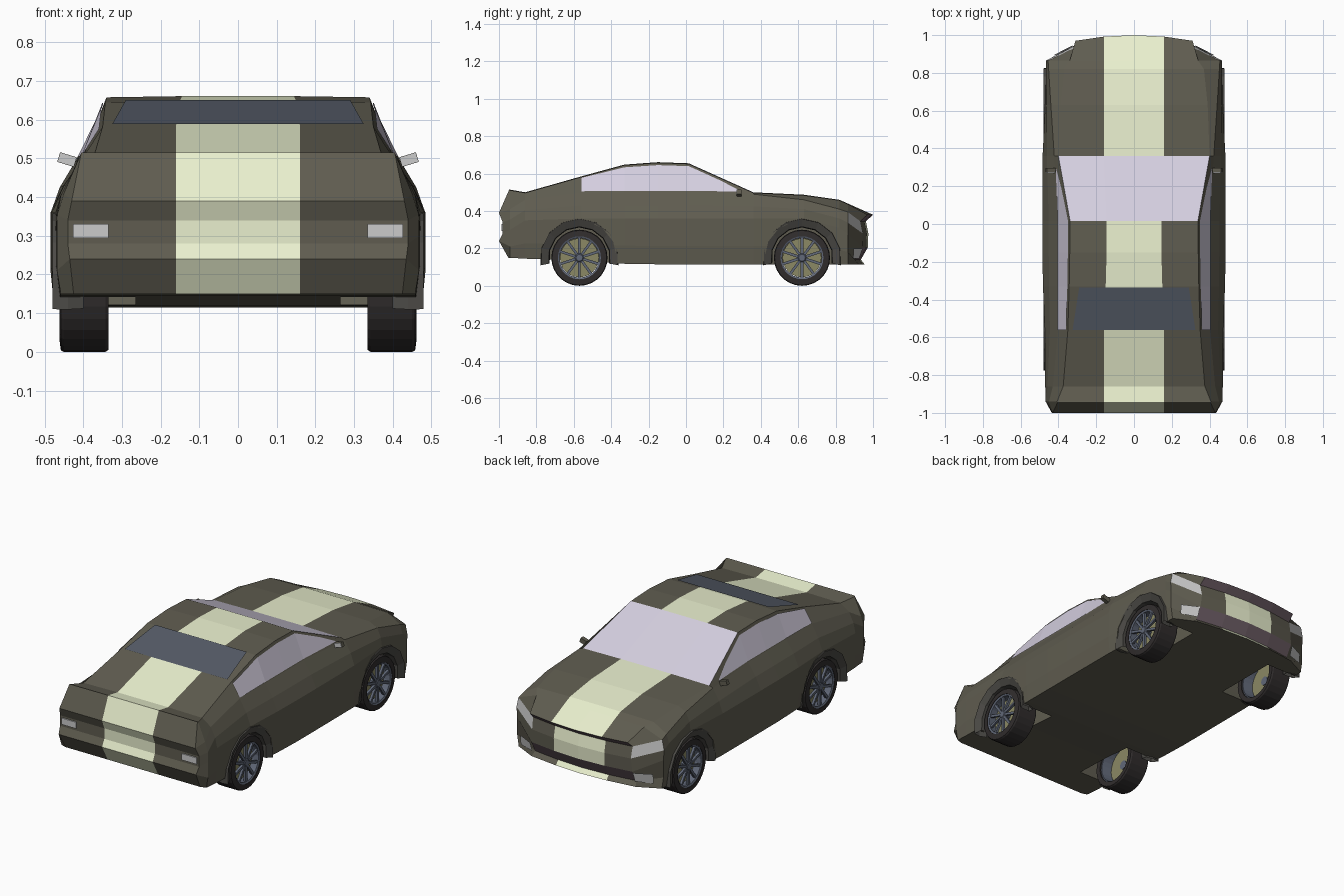
import bpy, bmesh
from math import sin, cos, pi, radians
from mathutils import Vector, Matrix

if "Cube" in bpy.data.objects:
    bpy.data.objects.remove(bpy.data.objects["Cube"])


def material(name, r, g, b):
    m = bpy.data.materials.new(name)
    m.diffuse_color = (r, g, b, 1)
    m.use_nodes = True
    m.node_tree.nodes["Principled BSDF"].inputs["Base Color"].default_value = m.diffuse_color
    return m


PAINT = material("paint", .115, .108, .08)
STRIPE = material("stripe", .82, .87, .62)
GLASS = material("clear_glass", .66, .62, .74)
DARK_GLASS = material("dark_glass", .09, .105, .135)
GRILLE = material("grille", .16, .115, .135)
LAMP = material("lamp", .55, .55, .55)
RUBBER = material("rubber", .03, .026, .026)
RIM = material("rim", .12, .14, .19)
BRAKE = material("brake", .26, .25, .13)
TRIM = material("arch_trim", .07, .067, .06)


def finish(name, bm, *mats):
    bmesh.ops.remove_doubles(bm, verts=bm.verts, dist=1e-4)
    bmesh.ops.recalc_face_normals(bm, faces=bm.faces)
    me = bpy.data.meshes.new(name)
    bm.to_mesh(me)
    bm.free()
    for m in mats:
        me.materials.append(m)
    ob = bpy.data.objects.new(name, me)
    bpy.context.collection.objects.link(ob)
    return ob


def quad(bm, pts, mat=0):
    f = bm.faces.new([bm.verts.new(p) for p in pts])
    f.material_index = mat
    return f


def box(name, centre, size, mat, turn=0):
    bm = bmesh.new()
    m = Matrix.Translation(centre) @ Matrix.Rotation(turn, 4, 'Y') @ Matrix.Diagonal((*size, 1))
    bmesh.ops.create_cube(bm, size=1, matrix=m)
    return finish(name, bm, mat)


def revolve(bm, centre, profile, n, a0=0, sweep=2 * pi, closed=True):
    """Sweep (radius, x offset) points around an axle along x."""
    def at(p, k):
        a = a0 + sweep * k / n
        return Vector(centre) + Vector((p[1], p[0] * cos(a), p[0] * sin(a)))
    pairs = list(zip(profile, profile[1:] + profile[:1])) if closed else list(zip(profile, profile[1:]))
    for k in range(n):
        for p, q in pairs:
            quad(bm, [at(p, k), at(q, k), at(q, k + 1), at(p, k + 1)])


# Body stations: y, top z, stripe x, roof edge x, belt x, belt z, widest x, widest z, bottom z
STATIONS = [
    (-.94, .514, .16, .407, .450, .41, .468, .30, .15),
    (-.86, .500, .16, .375, .430, .46, .470, .35, .145),
    (-.56, .585, .16, .350, .402, .50, .472, .36, .135),
    (-.33, .648, .15, .343, .402, .50, .482, .36, .118),
    (-.15, .661, .145, .34, .402, .50, .485, .36, .115),
    (.015, .655, .145, .338, .402, .50, .485, .36, .115),
    (.36, .500, .16, .400, .422, .49, .484, .36, .115),
    (.63, .487, .16, .390, .440, .46, .470, .36, .115),
    (.82, .460, .16, .370, .452, .41, .465, .31, .115),
    (.865, .440, .16, .340, .455, .395, .463, .28, .115),
]
# End panels, top row to bottom row: y, z, half width
REAR = [(-.945, .515, .405), (-1, .39, .43), (-.98, .34, .44), (-.98, .28, .44), (-1, .24, .435), (-.95, .15, .425)]
FRONT = [(1, .38, .31), (.962, .345, .315), (.975, .28, .312), (.972, .205, .32), (.935, .14, .32), (.955, .115, .33)]


def ring(y, zt, x1, x2, x3, z3, xw, zw, zb):
    return [Vector(p) for p in (
        (0, y, zt), (x1, y, zt), (x2, y, zt - .003), (x3, y, z3),
        ((x3 + xw) / 2 + .008, y, (z3 + zw) / 2), (xw, y, zw), (xw, y, zw + (zb - zw) * .6),
        (xw - .01, y, zb), (.16, y, zb), (0, y, zb))]


def end_grid(rows, bow):
    return [[Vector((0, y, z)), Vector((.16, y - bow * .27, z)), Vector((x, y - bow, z))] for y, z, x in rows]


def end_ring(g):
    return g[0] + [r[2] for r in g[1:]] + [g[-1][1], g[-1][0]]


rear, front = end_grid(REAR, 0), end_grid(FRONT, .03)
mids = [ring(*s) for s in STATIONS]
rings = [end_ring(rear)] + mids + [end_ring(front)]

# Lofted car body with painted stripe, windscreen and headlamps
bm = bmesh.new()
for s in (1, -1):
    flip = Vector((s, 1, 1))
    for i, (a, b) in enumerate(zip(rings, rings[1:])):
        for k in range(9):
            mat = 1 if k == 0 else 0
            if i == 6 and k < 2:
                mat = 2
            if i == len(rings) - 2 and k == 3:
                mat = 4
            quad(bm, [p * flip for p in (a[k], a[k + 1], b[k + 1], b[k])], mat)
    for g in (rear, front):
        for r in range(5):
            for c in range(2):
                mat = 3 if g is front and r in (0, 3) else 1 - c
                quad(bm, [p * flip for p in (g[r][c], g[r][c + 1], g[r + 1][c + 1], g[r + 1][c])], mat)
body = finish("car_body", bm, PAINT, STRIPE, GLASS, GRILLE, LAMP)

# Wheel wells cut from the body
AXLES = (-.57, .62)
for y in AXLES:
    for s in (1, -1):
        bm = bmesh.new()
        m = Matrix.Translation((s * .43, y, .15)) @ Matrix.Rotation(pi / 2, 4, 'Y')
        bmesh.ops.create_cone(bm, cap_ends=True, segments=14, radius1=.2, radius2=.2, depth=.33, matrix=m)
        cutter = finish("well_cutter", bm, PAINT)
        cutter.hide_render = True
        mod = body.modifiers.new("well", 'BOOLEAN')
        mod.operation, mod.solver, mod.object = 'DIFFERENCE', 'EXACT', cutter
        bpy.context.view_layer.objects.active = body
        bpy.ops.object.modifier_apply(modifier=mod.name)
        bpy.data.objects.remove(cutter)

# Wheels, rims, brakes and arches
for y in AXLES:
    for s in (1, -1):
        c = (0, y, .15)
        bm = bmesh.new()
        revolve(bm, c, [(.118, s * .337), (.145, s * .335), (.15, s * .343), (.15, s * .45),
                        (.146, s * .458), (.115, s * .462)], 28)
        finish("tyre", bm, RUBBER)

        bm = bmesh.new()
        revolve(bm, c, [(.119, s * .345), (.119, s * .461), (.106, s * .455), (.112, s * .345)], 28)
        revolve(bm, c, [(.0, s * .40), (.026, s * .40), (.026, s * .45), (.018, s * .456), (0, s * .456)], 10, closed=False)
        for k in range(10):
            m = (Matrix.Translation((s * .446, y, .15)) @ Matrix.Rotation(k * pi / 5, 4, 'X')
                 @ Matrix.Translation((0, 0, .066)) @ Matrix.Diagonal((.014, .014, .088, 1)))
            bmesh.ops.create_cube(bm, size=1, matrix=m)
        finish("wheel_rim", bm, RIM)

        bm = bmesh.new()
        m = Matrix.Translation((s * .41, y, .15)) @ Matrix.Rotation(pi / 2, 4, 'Y')
        bmesh.ops.create_cone(bm, cap_ends=True, segments=24, radius1=.104, radius2=.104, depth=.012, matrix=m)
        finish("brake_disc", bm, BRAKE)

        bm = bmesh.new()
        revolve(bm, c, [(.212, s * .44), (.208, s * .479), (.166, s * .462), (.162, s * .40), (.2, s * .40)],
                8, radians(-11), radians(202))
        finish("wheel_arch", bm, TRIM)

# Side windows follow the slope between roof edge and belt
for s in (1, -1):
    bm = bmesh.new()
    off = Vector((.004, 0, .003))
    pts = [(r[2].lerp(r[3], .1) + off, r[2].lerp(r[3], .97) + off) for r in mids[2:6]]
    tip_ring = [mids[5][k].lerp(mids[6][k], .8) for k in (2, 3)]
    pts.append((tip_ring[0].lerp(tip_ring[1], .45) + off, tip_ring[0].lerp(tip_ring[1], .75) + off))
    for (a, b), (d, e) in zip(pts, pts[1:]):
        quad(bm, [Vector((s * p.x, p.y, p.z)) for p in (a, b, e, d)])
    ob = finish("side_window", bm, GLASS)
    if ob.data.polygons[0].normal.x * s < 0:
        ob.data.flip_normals()

# Rear window
bm = bmesh.new()
quad(bm, [(-.325, -.56, .589), (.325, -.56, .589), (.29, -.335, .651), (-.29, -.335, .651)])
ob = finish("rear_window", bm, DARK_GLASS)
if ob.data.polygons[0].normal.z < 0:
    ob.data.flip_normals()

# Lamps and door mirrors
for s in (1, -1):
    box("tail_lamp", (s * .381, -.981, .312), (.092, .012, .036), LAMP)
    bm = bmesh.new()
    quad(bm, [(s * .325, .945, .2), (s * .42, .897, .2), (s * .42, .893, .145), (s * .325, .925, .145)])
    ob = finish("fog_lamp", bm, LAMP)
    if ob.data.polygons[0].normal.y < 0:
        ob.data.flip_normals()
    tilt = -s * radians(17)
    box("door_mirror", (s * .442, .285, .497), (.045, .022, .026), PAINT, tilt)
    box("mirror_glass", (s * .442, .273, .497), (.043, .004, .024), LAMP, tilt)
    box("mirror_stalk", (s * .422, .285, .488), (.02, .012, .01), PAINT, tilt)
